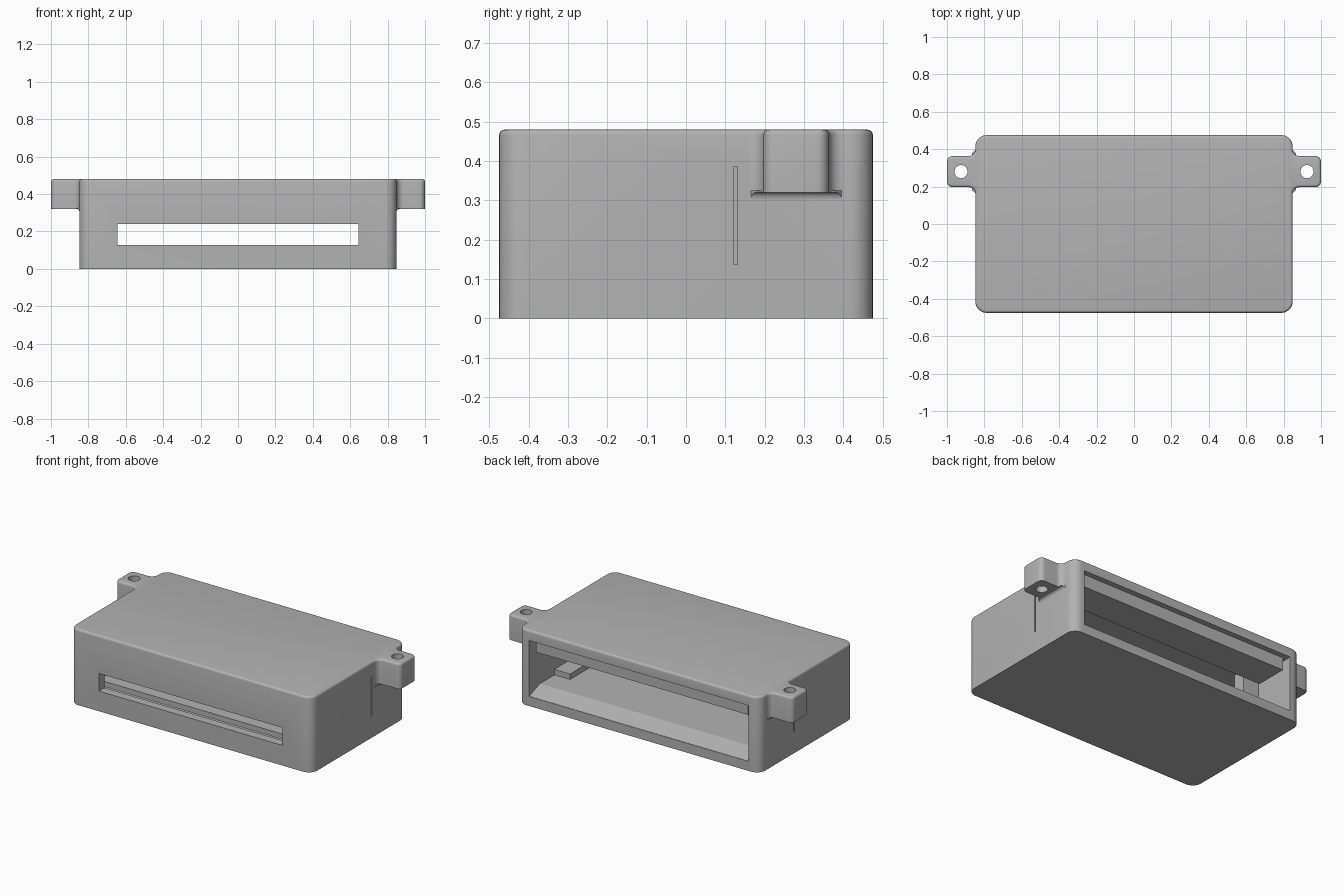
import bpy, bmesh, math
from mathutils import Vector

if "Cube" in bpy.data.objects:
    bpy.data.objects.remove(bpy.data.objects["Cube"], do_unlink=True)

grey = bpy.data.materials.new("plain grey")
grey.use_nodes = True
colour = (0.45, 0.45, 0.45, 1)
grey.diffuse_color = colour
grey.node_tree.nodes["Principled BSDF"].inputs["Base Color"].default_value = colour


def arc(cx, cy, r, start, end, n=8):
    angles = [math.radians(start + (end - start) * i / n) for i in range(n + 1)]
    return [(cx + r * math.cos(a), cy + r * math.sin(a)) for a in angles]


def finish(name, bm):
    bmesh.ops.recalc_face_normals(bm, faces=bm.faces)
    mesh = bpy.data.meshes.new(name)
    bm.to_mesh(mesh)
    bm.free()
    mesh.materials.append(grey)
    obj = bpy.data.objects.new(name, mesh)
    bpy.context.collection.objects.link(obj)
    return obj


def prism(name, outline, z0, z1, soften=None):
    """Extrude an outline upwards; soften picks the top edges to round."""
    bm = bmesh.new()
    base = bm.faces.new([bm.verts.new((x, y, z0)) for x, y in outline])
    ext = bmesh.ops.extrude_face_region(bm, geom=[base])
    top = [v for v in ext["geom"] if isinstance(v, bmesh.types.BMVert)]
    bmesh.ops.translate(bm, verts=top, vec=(0, 0, z1 - z0))
    if soften:
        edges = [e for e in bm.edges
                 if all(v.co.z > z1 - 1e-5 for v in e.verts) and soften(e)]
        bmesh.ops.bevel(bm, geom=edges, offset=0.014, segments=4,
                        profile=0.5, affect='EDGES')
    return finish(name, bm)


def box(name, x, y, z):
    return prism(name, [(x[0], y[0]), (x[1], y[0]), (x[1], y[1]), (x[0], y[1])], *z)


def along_x(name, profile, x0, x1):
    """Extrude a (y, z) profile along x."""
    bm = bmesh.new()
    base = bm.faces.new([bm.verts.new((x0, y, z)) for y, z in profile])
    ext = bmesh.ops.extrude_face_region(bm, geom=[base])
    end = [v for v in ext["geom"] if isinstance(v, bmesh.types.BMVert)]
    bmesh.ops.translate(bm, verts=end, vec=(x1 - x0, 0, 0))
    return finish(name, bm)


def cut(target, cutter):
    mod = target.modifiers.new("cut", 'BOOLEAN')
    mod.operation = 'DIFFERENCE'
    mod.solver = 'EXACT'
    mod.object = cutter
    bpy.context.view_layer.objects.active = target
    bpy.ops.object.modifier_apply(modifier=mod.name)
    bpy.data.objects.remove(cutter, do_unlink=True)


def smooth(obj):
    bpy.ops.object.select_all(action='DESELECT')
    obj.select_set(True)
    bpy.context.view_layer.objects.active = obj
    bpy.ops.object.shade_smooth_by_angle(angle=math.radians(32))


W, D, H, R = 0.848, 0.475, 0.48, 0.06

# Case shell with rounded upright corners and softened side top edges
plan = []
for sx, sy, a in ((1, 1, 0), (-1, 1, 90), (-1, -1, 180), (1, -1, 270)):
    plan += arc(sx * (W - R), sy * (D - R), R, a, a + 90)
case = prism("case", plan, 0, H,
             lambda e: all(abs(v.co.x) > W - R - 1e-4 for v in e.verts))

# Hollow interior open at the back, and the front slot
cut(case, box("cavity", (-0.77, 0.77), (-0.42, 0.6), (0.06, 0.415)))
cut(case, box("slot", (-0.645, 0.645), (-0.6, -0.3), (0.128, 0.24)))

# Narrow grooves on the side walls
for s in (-1, 1):
    cut(case, box("groove", sorted((s * 0.835, s * 0.9)), (0.122, 0.131), (0.137, 0.386)))
smooth(case)

# Interior beam under the ceiling, floor ramp and front ledge
box("ceiling_beam", (-0.745, 0.745), (0.23, 0.44), (0.335, 0.42))
along_x("floor_ramp", [(D - 0.003, 0.055), (D - 0.003, 0.061), (0.365, 0.1),
                       (-0.3, 0.1), (-0.3, 0.055)], -0.772, 0.772)
box("front_ledge", (-0.772, 0.772), (-0.425, -0.38), (0.055, 0.115))

for s, side in ((1, "left"), (-1, "right")):
    # Mounting ear: flared root, rounded outer corners
    y0, y1, f, r = 0.197, 0.363, 0.036, 0.03
    ear_plan = [(0.79, y0 - f)]
    ear_plan += arc(W + f, y0 - f, f, 180, 90)
    ear_plan += arc(1 - r, y0 + r, r, -90, 0)
    ear_plan += arc(1 - r, y1 - r, r, 0, 90)
    ear_plan += arc(W + f, y1 + f, f, 270, 180)
    ear_plan += [(0.79, y1 + f)]
    ear = prism(side + "_ear", [(s * x, y) for x, y in ear_plan], 0.32, H,
                lambda e: all(abs(v.co.x) > W - 1e-4 for v in e.verts))
    cut(ear, prism("hole", arc(s * 0.925, 0.28, 0.035, 0, 348.75, 31), 0.2, 0.6))
    smooth(ear)

    # Cove under the ear where it meets the wall
    bm = bmesh.new()
    cove = [(W - 0.02, 0.325), (W - 0.02, 0.304)]
    cove += arc(W + 0.017, 0.304, 0.017, 180, 90, 5) + [(W + 0.017, 0.325)]
    ends = [[bm.verts.new((s * x, y + k * max(0, W + 0.017 - x) * 0.9, z)) for x, z in cove]
            for y, k in ((0.18, -1), (0.38, 1))]
    bm.faces.new(ends[0])
    bm.faces.new(ends[1])
    for i in range(len(cove)):
        j = (i + 1) % len(cove)
        bm.faces.new((ends[0][i], ends[0][j], ends[1][j], ends[1][i]))
    smooth(finish(side + "_ear_cove", bm))

    # Guide rail and upper stop inside the side wall
    span = sorted((s * 0.66, s * 0.775))
    box(side + "_guide_rail", span, (-0.15, 0.22), (0.09, 0.135))
    box(side + "_upper_stop", span, (0.11, 0.19), (0.24, 0.42))
